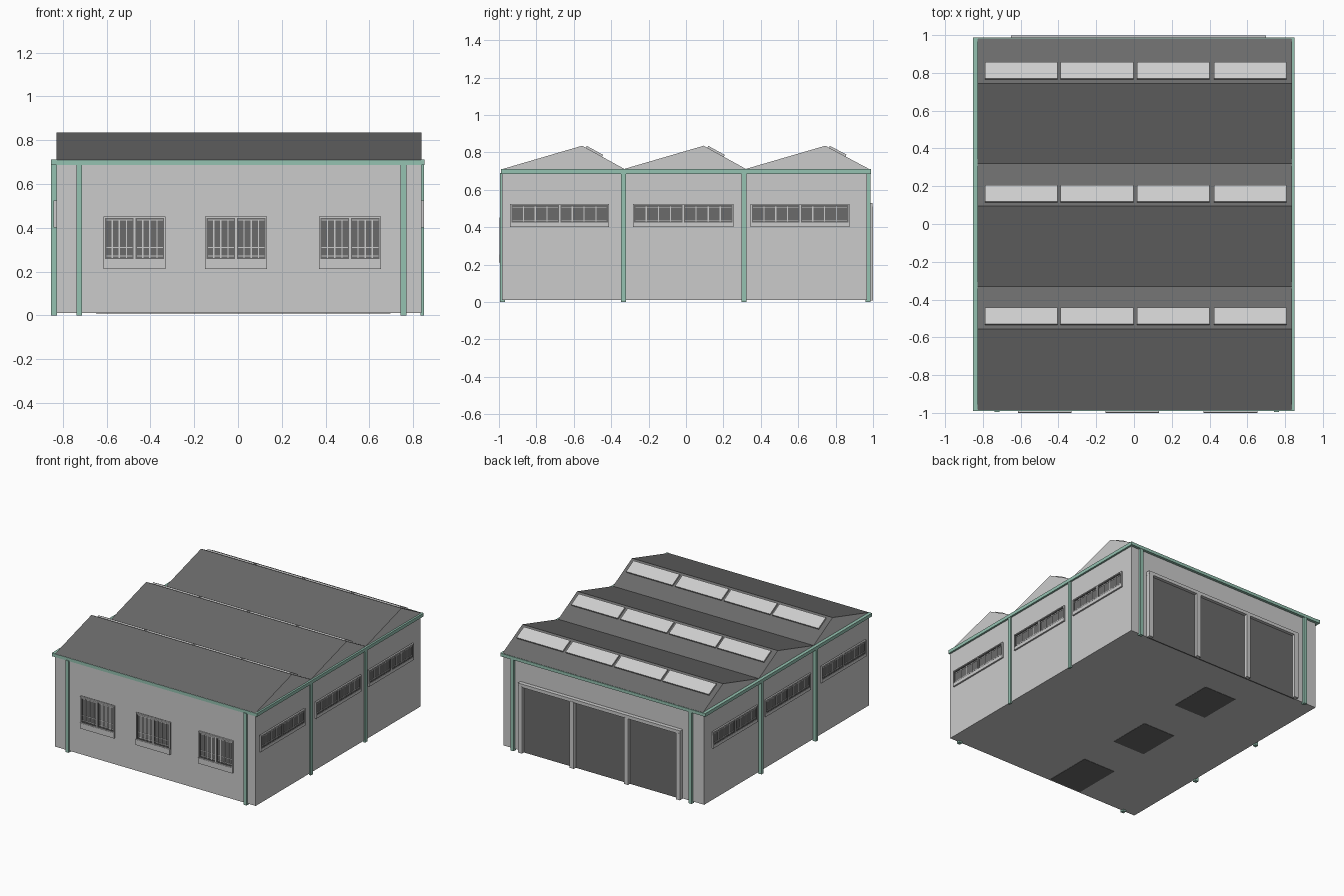
import bpy, bmesh, math
from mathutils import Matrix

if "Cube" in bpy.data.objects:
    bpy.data.objects.remove(bpy.data.objects["Cube"])


def material(name, r, g, b):
    m = bpy.data.materials.new(name)
    m.diffuse_color = (r, g, b, 1)
    m.use_nodes = True
    m.node_tree.nodes["Principled BSDF"].inputs["Base Color"].default_value = m.diffuse_color
    return m


WALL = material("light grey wall", .60, .60, .60)
ROOF = material("dark grey roof", .145, .145, .145)
GLASS = material("dark glass", .145, .145, .145)
SKY = material("pale skylight", .61, .61, .61)
GREEN = material("green trim", .30, .54, .44)


def make(name, boxes, *mats):
    """One object from boxes (x0,x1,y0,y1,z0,z1[,material slot])."""
    bm = bmesh.new()
    for b in boxes:
        x0, x1, y0, y1, z0, z1 = b[:6]
        mat = Matrix.Translation(((x0+x1)/2, (y0+y1)/2, (z0+z1)/2)) @ \
            Matrix.Diagonal((x1-x0, y1-y0, z1-z0, 1))
        vs = bmesh.ops.create_cube(bm, size=1, matrix=mat)["verts"]
        for f in {f for v in vs for f in v.link_faces}:
            f.material_index = b[6] if len(b) > 6 else 0
    return finish(name, bm, mats)


def finish(name, bm, mats):
    bmesh.ops.recalc_face_normals(bm, faces=bm.faces)
    me = bpy.data.meshes.new(name)
    bm.to_mesh(me)
    bm.free()
    for m in mats:
        me.materials.append(m)
    ob = bpy.data.objects.new(name, me)
    bpy.context.collection.objects.link(ob)
    return ob


XL, XR, YF, YB = -.829, .837, -.985, .968

# Wall block
make("walls", [(XL, XR, YF, YB, .012, .70)], WALL)

# Dark rectangles in the underside
make("floor_pits", [(-.33, -.06, y, y + h, .010, .014)
                    for y, h in ((.37, .33), (-.29, .33), (-.975, .37))], ROOF)

# Sawtooth roof: extruded profile, gable ends in wall colour
profile = [(-.986, .70), (-.986, .71), (-.555, .836), (-.33, .712), (.095, .836),
           (.32, .712), (.745, .836), (.982, .71), (.982, .70)]
bm = bmesh.new()
face = bm.faces.new([bm.verts.new((XL, y, z)) for y, z in profile])
ext = bmesh.ops.extrude_face_region(bm, geom=[face])["geom"]
bmesh.ops.translate(bm, vec=(XR - XL, 0, 0),
                    verts=[v for v in ext if isinstance(v, bmesh.types.BMVert)])
bm.normal_update()
for f in bm.faces:
    f.material_index = 1 if abs(f.normal.x) > .9 else 0
finish("sawtooth_roof", bm, (ROOF, WALL))

# Skylights lying on the steep slopes
for i, (yp, yv, zv) in enumerate(((-.555, -.33, .712), (.095, .32, .712), (.745, .982, .71))):
    slope = math.atan2(.836 - zv, yv - yp)
    ob = make(f"skylights_{i}", [(x0, x1, .022, .122, -.004, .011) for x0, x1 in
              ((-.79, -.405), (-.388, -.003), (.016, .401), (.424, .808))], SKY)
    ob.location = (0, yp, .836)
    ob.rotation_euler = (-slope, 0, 0)

# Gutters round the eaves
make("gutters", [(-.853, XL + .002, -.988, .988, .686, .711),
                 (XR - .002, .851, -.988, .988, .686, .711),
                 (-.853, .851, -.989, YF + .005, .686, .709),
                 (-.853, .851, YB - .005, .988, .686, .709)], GREEN)

# Downpipes on all four sides
pipes = []
for x in (-.725, .755):
    pipes += [(x-.013, x+.013, -.995, -.967, 0, .69), (x-.013, x+.013, .96, .986, 0, .69)]
for y in (-.335, .310):
    pipes += [(-.853, -.826, y-.013, y+.013, 0, .69), (.832, .848, y-.013, y+.013, 0, .69)]
make("downpipes", pipes, GREEN)


def window(u0, u1, z0, z1, bars, rows, place, name):
    """Two-leaf barred window on a wall; d is the distance out from the wall."""
    out = []

    def add(a, b, c, e, d, m):
        out.append(place(a, b, -.004, d) + (c, e, m))
    t = .007
    add(u0, u1, z0, z1, .003, 1)
    add(u0, u1, z1 - t, z1, .012, 0)
    add(u0, u1, z0, z0 + t, .012, 0)
    add(u0, u0 + t, z0, z1, .012, 0)
    add(u1 - t, u1, z0, z1, .012, 0)
    mid = (u0 + u1) / 2
    add(mid - .004, mid + .004, z0, z1, .011, 0)
    for a, b in ((u0 + t, mid - .004), (mid + .004, u1 - t)):
        for c in (a, b - .006):      # dark leaf stiles and rails
            add(c, c + .006, z0 + t, z1 - t, .009, 1)
        for c in (z0 + t, z1 - t - .006):
            add(a, b, c, c + .006, .009, 1)
        for k in range(1, bars + 1):
            c = a + (b - a) * k / (bars + 1)
            add(c - .003, c + .003, z0 + t, z1 - t, .006, 0)
        for r in rows:
            add(a, b, r - .002, r + .002, .005, 0)
    make(name, out, WALL, GLASS)


# Front windows with deep sills
for i, c in enumerate((-.473, -.010, .510)):
    window(c - .141, c + .143, .25, .452, 3, (.272, .31, .435),
           lambda a, b, p, d: (a, b, YF - d, YF - p), f"front_window_{i}")
    make(f"front_sill_{i}", [(c - .141, c + .143, -1.0, YF + .005, .212, .254)], WALL)

# Side windows with sills, both sides
for i, (y0, y1) in enumerate(((-.940, -.411), (-.284, .255), (.346, .875))):
    for side, sx, x in (("right", 1, XR), ("left", -1, XL)):
        def place(a, b, p, d):
            return tuple(sorted((x + sx * p, x + sx * d))) + (a, b)
        window(y0, y1, .418, .525, 3, (.437, .505), place, f"{side}_window_{i}")
        make(f"{side}_sill_{i}", [place(y0, y1, -.004, .012) + (.402, .42)], WALL)

# Three big back doors with jambs and header
jambs = (-.632, -.2, .25, .68)
make("back_doors", [(-.645, .695, YB - .005, YB + .006, .008, .51)], GLASS)
make("door_frame", [(x - .017, x + .017, YB - .005, .999, .009, .51) for x in jambs] +
     [(-.65, .698, YB - .005, .998, .505, .53)], WALL)
